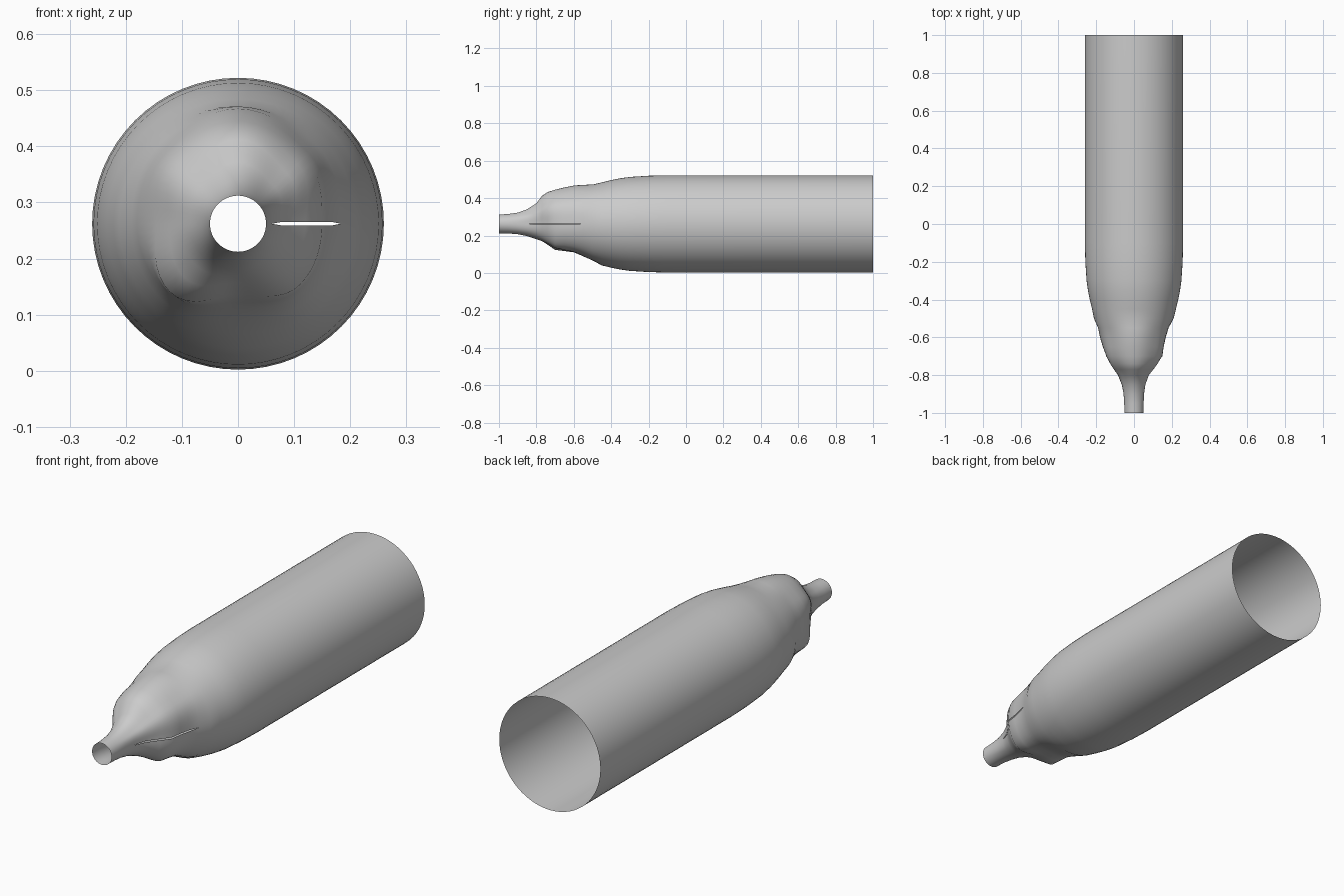
import bpy, bmesh, math

if "Cube" in bpy.data.objects:
    bpy.data.objects.remove(bpy.data.objects["Cube"])

SEG, R, ZC = 64, 0.26, 0.262

# Length stations of the shaped nose
YS = [-1, -.95, -.9, -.85, -.8, -.77, -.74, -.7, -.65, -.6, -.55, -.5]
# Nose radius along those stations, one profile for each 45 degrees (from +x towards +z)
PROFILES = [
    [.05, .051, .053, .06, .077, .097, .12, .150, .157, .168, .183, .210],  # right
    [.05, .052, .057, .07, .093, .125, .150, .168, .178, .187, .198, .212],
    [.05, .053, .060, .078, .110, .150, .170, .183, .195, .205, .209, .210],  # top
    [.05, .052, .057, .07, .095, .125, .150, .168, .180, .187, .198, .212],
    [.05, .052, .055, .065, .085, .105, .122, .146, .165, .180, .190, .212],  # left
    [.05, .052, .058, .068, .085, .105, .135, .172, .174, .178, .192, .210],
    [.05, .051, .055, .065, .082, .092, .105, .125, .140, .150, .173, .195],  # bottom
    [.05, .051, .055, .064, .080, .098, .122, .155, .160, .168, .185, .208],
]
# Round shoulder and straight body: (y, radius)
BODY = [(-.45, .222), (-.4, .234), (-.35, .244), (-.3, .251), (-.2, .2575), (-.1, .26), (1, .26)]


def nose_radius(i, a):
    """Blend neighbouring profiles smoothly around the tube."""
    t = a / (math.pi / 4)
    k = int(t)
    f = 0.5 - 0.5 * math.cos((t - k) * math.pi)
    return PROFILES[k % 8][i] * (1 - f) + PROFILES[(k + 1) % 8][i] * f


bm = bmesh.new()
rings = []
stations = [(y, i) for i, y in enumerate(YS)] + [(y, None) for y, r in BODY]
body_r = dict(BODY)
for y, i in stations:
    slit = -0.84 < y < -0.57
    ring = []
    for s in range(SEG + 1):
        if s == SEG and not slit:
            ring.append(ring[0])        # closed seam
            continue
        a = 2 * math.pi * s / SEG
        # facets follow the 32-sided outline
        r = nose_radius(i, a) if i is not None else body_r[y]
        z = r * math.sin(a)
        if slit and s in (0, SEG):      # narrow open slit on the right side
            z += 0.003 if s == 0 else -0.003
        ring.append(bm.verts.new((r * math.cos(a), y, ZC + z)))
    rings.append(ring)

for lo, hi in zip(rings, rings[1:]):
    for s in range(SEG):
        bm.faces.new((lo[s], hi[s], hi[s + 1], lo[s + 1]))
bmesh.ops.recalc_face_normals(bm, faces=bm.faces)

# Open tube with a pinched nozzle
mesh = bpy.data.meshes.new("tapered_tube")
bm.to_mesh(mesh)
bm.free()
tube = bpy.data.objects.new("tapered_tube", mesh)
bpy.context.collection.objects.link(tube)
# Make sure normals point outwards
p = mesh.polygons[-1]
if p.normal.x * p.center.x + p.normal.z * (p.center.z - ZC) < 0:
    mesh.flip_normals()
bpy.context.view_layer.objects.active = tube
tube.select_set(True)
bpy.ops.object.shade_smooth_by_angle(angle=math.radians(40))
